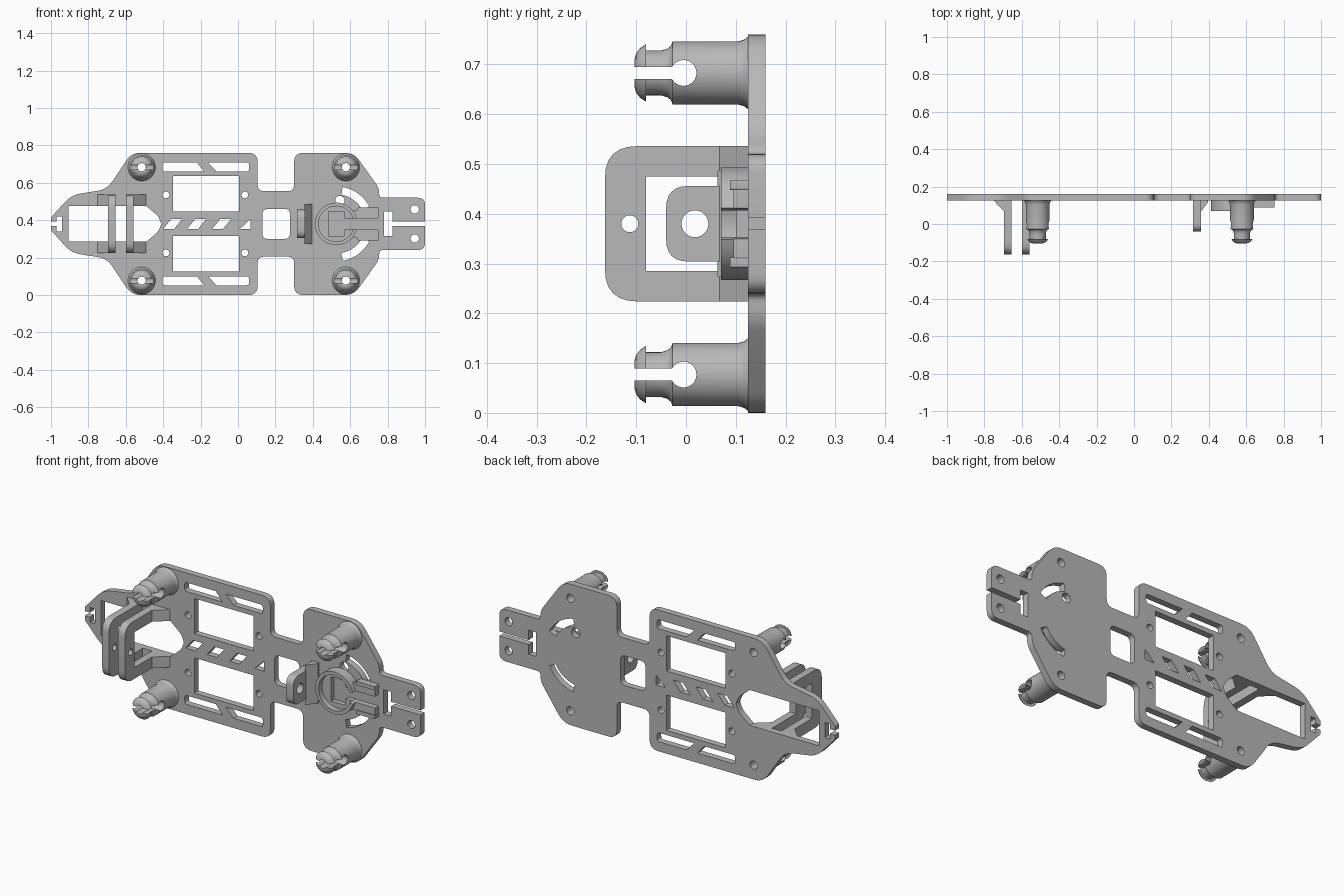
import bpy, bmesh
from math import sin, cos, pi, radians
from mathutils import Matrix, Vector

if "Cube" in bpy.data.objects:
    bpy.data.objects.remove(bpy.data.objects["Cube"])

MID = 0.38          # height of the mirror line
BACK, FACE = 0.16, 0.125   # back and front of the main plate

grey = bpy.data.materials.new("plain grey")
grey.use_nodes = True
grey.diffuse_color = (0.48, 0.48, 0.48, 1)
grey.node_tree.nodes["Principled BSDF"].inputs["Base Color"].default_value = grey.diffuse_color


def place(name, mesh, loc=(0, 0, 0)):
    obj = bpy.data.objects.new(name, mesh)
    obj.location = loc
    bpy.context.collection.objects.link(obj)
    if not mesh.materials:
        mesh.materials.append(grey)
    return obj


def bake(obj):
    bpy.context.view_layer.update()
    graph = bpy.context.evaluated_depsgraph_get()
    return bpy.data.meshes.new_from_object(obj.evaluated_get(graph))


def rounded(points, steps=6):
    """Loop of (x, y[, radius]) with softened corners."""
    out = []
    for i, p in enumerate(points):
        here = Vector(p[:2])
        if len(p) < 3:
            out.append(here)
            continue
        before, after = Vector(points[i - 1][:2]), Vector(points[(i + 1) % len(points)][:2])
        a = here + (before - here).normalized() * p[2]
        b = here + (after - here).normalized() * p[2]
        for k in range(steps + 1):
            t = k / steps
            out.append(a * (1 - t) ** 2 + here * 2 * t * (1 - t) + b * t * t)
    return out


def arc(cx, cy, r, a0, a1, n=24):
    angles = [radians(a0 + (a1 - a0) * k / n) for k in range(n + 1)]
    return [(cx + r * cos(a), cy + r * sin(a)) for a in angles]


def circle(cx, cy, r, n=24):
    return arc(cx, cy, r, 0, 360, n)[:-1]


def sector(cx, cy, inner, outer, a0, a1):
    return arc(cx, cy, outer, a0, a1) + arc(cx, cy, inner, a1, a0)


def box(x0, x1, y0, y1, r=0.004):
    return rounded([(x0, y0, r), (x1, y0, r), (x1, y1, r), (x0, y1, r)])


def sheet(name, loops, lo, hi, along="y"):
    """Flat outline with holes, thickened from lo to hi along one axis."""
    curve = bpy.data.curves.new(name, "CURVE")
    curve.dimensions, curve.fill_mode = "2D", "BOTH"
    curve.extrude = (hi - lo) / 2
    for loop in loops:
        spline = curve.splines.new("POLY")
        spline.points.add(len(loop) - 1)
        for point, co in zip(spline.points, loop):
            point.co = (co[0], co[1], 0, 1)
        spline.use_cyclic_u = True
    temp = place(name, curve)
    mesh = bake(temp)
    bpy.data.objects.remove(temp)
    mid = (lo + hi) / 2
    if along == "y":
        frame = Matrix(((1, 0, 0, 0), (0, 0, -1, mid), (0, 1, 0, MID), (0, 0, 0, 1)))
    elif along == "x":
        frame = Matrix(((0, 0, 1, mid), (1, 0, 0, 0), (0, 1, 0, MID), (0, 0, 0, 1)))
    else:
        frame = Matrix.Translation((0, 0, MID + mid))
    mesh.transform(frame)
    bm = bmesh.new()
    bm.from_mesh(mesh)
    bmesh.ops.remove_doubles(bm, verts=bm.verts, dist=0.0001)
    bmesh.ops.recalc_face_normals(bm, faces=bm.faces)
    bm.to_mesh(mesh)
    bm.free()
    return place(name, mesh)


# Main plate outline, upper half mirrored to the lower half
half = [(-.94, .04), (-.97, .04), (-.97, .012), (-1, .012), (-1, .035), (-.89, .155, .05),
        (-.70, .185, .05), (-.57, .38, .05), (.105, .38, .05), (.105, .175, .035),
        (.30, .175, .035), (.30, .38, .05), (.62, .38, .05), (.755, .19, .03),
        (.755, .14, .02), (1, .14, .04), (1, .012), (.825, .012), (.825, .065), (.78, .065)]
flip = [(p[0], -p[1], *p[2:]) for p in reversed(half)]
loops = [rounded(half + flip)]

# Openings in the plate
jaw = [(-.905, .095), (-.49, .095), (-.425, .04, .02)]
loops.append(rounded(jaw + [(-.41, 0)] + [(p[0], -p[1], *p[2:]) for p in reversed(jaw)]))
loops.append(box(.13, .278, -.08, .08, .03))
HUB = .525
PEGS = [(x, s * .303) for x in (-.515, .577) for s in (1, -1)]
for s in (1, -1):
    low, high = sorted((s * .065, s * .255))
    loops.append(box(-.348, .005, low, high))
    low, high = sorted((s * .28, s * .328))
    loops.append(rounded([(-.405, low, .015), (-.18, low), (-.22, high), (-.405, high, .015)]))
    loops.append(rounded([(-.115, low), (.06, low, .015), (.06, high, .015), (-.16, high)]))
    loops.append(sector(HUB, 0, .158, .2, s * 28, s * 80))
    loops.append(circle(.945, s * .078, .022))
    for x in (-.385, .037):
        loops.append(circle(x, s * .155, .018))
for x in (-.4, -.272, -.138):
    loops.append([(x, -.027), (x + .058, -.027), (x + .102, .027), (x + .044, .027)])
loops.append([(.01, -.027), (.068, -.027), (.068, .027)])
loops.append(circle(.545, .125, .025))
for x, z in PEGS:
    loops.append(circle(x, z, .022))
sheet("main_plate", loops, FACE, BACK)

# Snap pegs: turned body, then a cross hole and slit
profile = [(.022, .127), (.075, .127), (.067, .117), (.0635, .105), (.0635, -.027), (.055, -.03),
           (.049, -.037), (.045, -.05), (.045, -.08), (.058, -.08), (.05, -.092),
           (.04, -.1), (.03, -.103), (.022, -.103)]
bm = bmesh.new()
ring = [bm.verts.new((r, y, 0)) for r, y in profile]
edges = [bm.edges.new((ring[i - 1], ring[i])) for i in range(len(ring))]
bmesh.ops.spin(bm, geom=ring + edges, cent=(0, 0, 0), axis=(0, 1, 0), angle=2 * pi, steps=40)
bmesh.ops.remove_doubles(bm, verts=bm.verts, dist=0.0001)
bmesh.ops.recalc_face_normals(bm, faces=bm.faces)
peg_mesh = bpy.data.meshes.new("peg")
bm.to_mesh(peg_mesh)
bm.free()
peg = place("peg_blank", peg_mesh)
cutters = [sheet("peg_cross_hole", [circle(-.005, 0, .026)], -.2, .2, "x"),
           sheet("peg_slit", [box(-.15, -.01, -.012, .012, .001)], -.2, .2, "x")]
for cutter in cutters:
    cutter.location.z = -MID
    cutter.hide_render = True
    cut = peg.modifiers.new("cut", "BOOLEAN")
    cut.operation, cut.object, cut.solver = "DIFFERENCE", cutter, "EXACT"
cut_mesh = bake(peg)
for obj in cutters + [peg]:
    bpy.data.objects.remove(obj)
for i, (x, z) in enumerate(PEGS):
    place("snap_peg_%d" % (i + 1), cut_mesh.copy(), (x, 0, z + MID))

# Twin clevis frames at the right end, with gussets
for name, x in (("outer", -.695), ("inner", -.6)):
    frame = rounded([(.127, -.156), (-.163, -.156, .065), (-.163, .156, .065), (.127, .156),
                     (.127, .095), (-.08, .095), (-.08, -.095), (.127, -.095)])
    sheet("clevis_frame_" + name, [frame, circle(-.113, 0, .017)], x, x + .04, "x")
for s, side in ((1, "upper"), (-1, "lower")):
    low, high = sorted((s * .095, s * .156))
    sheet("gusset_outer_" + side, [[(-.752, .127), (-.69, .127), (-.69, .063)]], low, high, "z")
    sheet("gusset_inner_" + side, [[(-.565, .127), (-.49, .127), (-.565, .063)]], low, high, "z")

# Single lug with its wedge foot
lug = rounded([(.127, -.076), (-.04, -.076, .045), (-.04, .076, .045), (.127, .076)])
sheet("lug", [lug, circle(.018, 0, .027)], .315, .358, "x")
sheet("lug_foot", [[(.355, .127), (.395, .127), (.395, .115), (.355, .063)]], -.107, .107, "z")

# Round hub with a keyed floor and a channel leading outwards
sheet("hub_ring", [sector(HUB, 0, .095, .114, 16, 344)], .07, FACE + .002)
key = [(.045, -.03), (.045, -.065), (-.04, -.065), (-.04, .065), (.045, .065), (.045, .03)]
floor = arc(HUB, 0, .1, 17.5, 342.5) + [(HUB + x, z) for x, z in key]
sheet("hub_floor", [floor], .1, FACE + .002)
for s, side in ((1, "upper"), (-1, "lower")):
    low, high = sorted((s * .03, s * .075))
    sheet("channel_rail_" + side, [box(.618, .75, low, high)], .095, FACE + .002)
    low, high = sorted((s * .068, s * .088))
    sheet("channel_wall_" + side, [box(.64, .752, low, high)], .088, FACE + .002)

# Smooth the round surfaces, keep the edges crisp
bpy.ops.object.select_all(action="DESELECT")
for obj in bpy.context.collection.objects:
    if obj.type == "MESH":
        obj.select_set(True)
        bpy.context.view_layer.objects.active = obj
bpy.ops.object.shade_smooth_by_angle(angle=radians(30))
